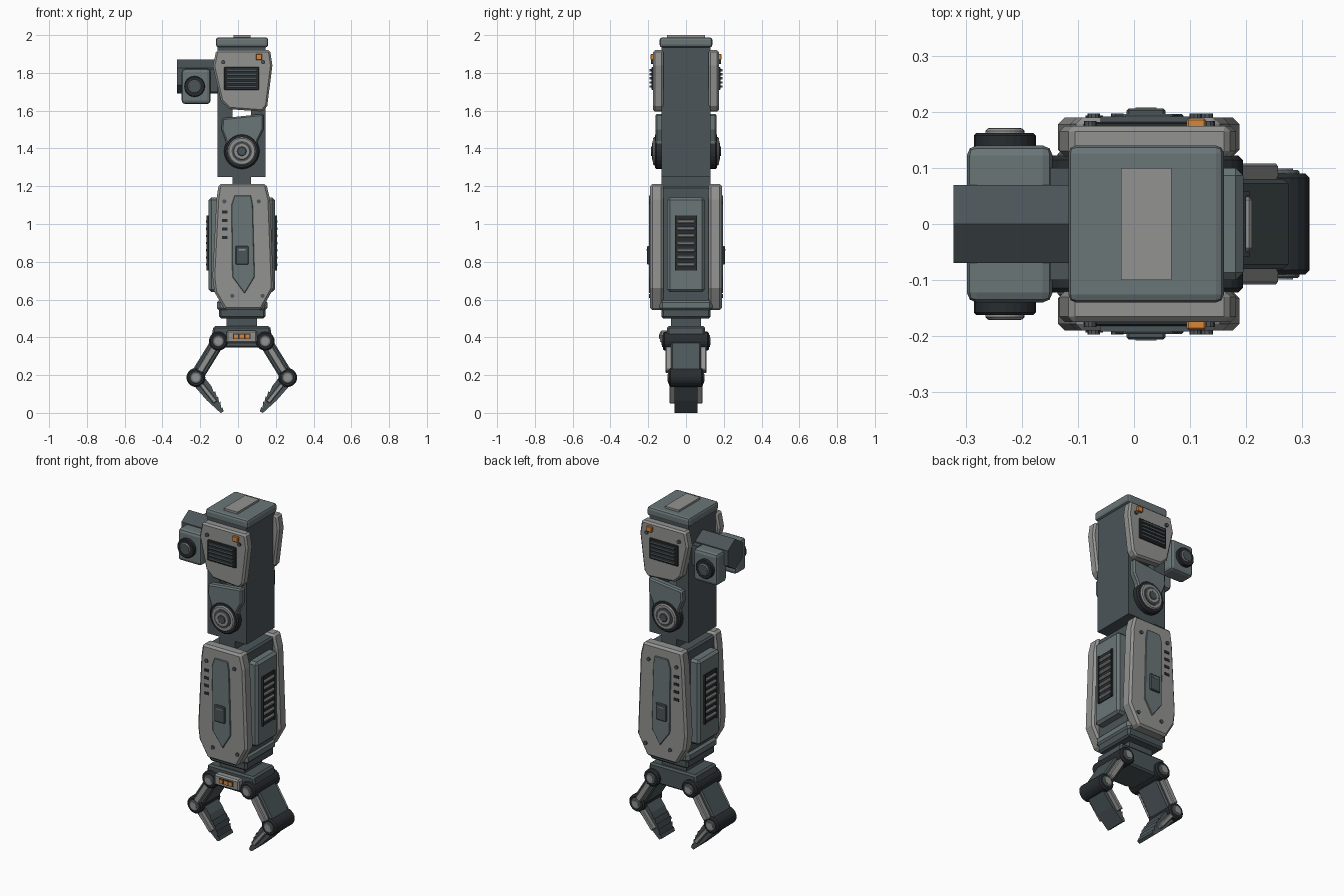
import bpy, bmesh, math
from mathutils import Vector

if "Cube" in bpy.data.objects:
    bpy.data.objects.remove(bpy.data.objects["Cube"])

CX = 0.02  # centre line of the arm


def mat(name, c):
    m = bpy.data.materials.new(name)
    m.diffuse_color = (*c, 1)
    m.use_nodes = True
    m.node_tree.nodes["Principled BSDF"].inputs["Base Color"].default_value = m.diffuse_color
    return m


LIGHT = mat("light grey", (0.29, 0.295, 0.285))
SLATE = mat("slate", (0.145, 0.18, 0.185))
DARK = mat("dark slate", (0.07, 0.09, 0.098))
BLACK = mat("near black", (0.022, 0.026, 0.03))
ORANGE = mat("orange", (0.7, 0.24, 0.035))


def finish(name, bm, m, bevel=0, seg=1):
    bmesh.ops.recalc_face_normals(bm, faces=bm.faces)
    me = bpy.data.meshes.new(name)
    bm.to_mesh(me)
    bm.free()
    me.materials.append(m)
    ob = bpy.data.objects.new(name, me)
    bpy.context.collection.objects.link(ob)
    if bevel:
        b = ob.modifiers.new("bevel", 'BEVEL')
        b.width, b.segments, b.limit_method = bevel, seg, 'ANGLE'
        b.angle_limit = math.radians(40)
    return ob


def prism(name, m, pts, y0, y1, bevel=0, seg=1):
    """Extrude an xz outline from y0 to y1."""
    bm = bmesh.new()
    a = [bm.verts.new((x, y0, z)) for x, z in pts]
    b = [bm.verts.new((x, y1, z)) for x, z in pts]
    bm.faces.new(a)
    bm.faces.new(b)
    n = len(pts)
    for i in range(n):
        j = (i + 1) % n
        bm.faces.new((a[i], a[j], b[j], b[i]))
    return finish(name, bm, m, bevel, seg)


def box(name, m, x, y, z, bevel=0, seg=1):
    pts = [(x[0], z[0]), (x[1], z[0]), (x[1], z[1]), (x[0], z[1])]
    return prism(name, m, pts, y[0], y[1], bevel, seg)


def disc(name, m, x, z, r, y0, y1, bevel=0, n=24):
    pts = [(x + r * math.cos(2 * math.pi * i / n), z + r * math.sin(2 * math.pi * i / n)) for i in range(n)]
    return prism(name, m, pts, y0, y1, bevel)


def bar(name, m, p, q, w, y0, y1, bevel=0):
    """Straight bar between two xz points."""
    p, q = Vector(p), Vector(q)
    d = (q - p).normalized()
    nrm = Vector((-d.y, d.x)) * w
    return prism(name, m, [p - nrm, q - nrm, q + nrm, p + nrm], y0, y1, bevel)


# ---------- upper arm ----------
core = box("upper_arm_core", DARK, (-0.108, 0.146), (-0.13, 0.13), (1.25, 1.95))
slot = box("core_slot_cutter", DARK, (-0.03, 0.07), (-0.3, 0.3), (1.54, 1.63))
slot.hide_render = True
slot.hide_viewport = True
cut = core.modifiers.new("slot", 'BOOLEAN')
cut.object, cut.operation, cut.solver = slot, 'DIFFERENCE', 'EXACT'
box("top_cap", SLATE, (-0.117, 0.16), (-0.14, 0.14), (1.935, 1.988), 0.014, 2)
box("top_cap_strip", LIGHT, (-0.023, 0.067), (-0.1, 0.1), (1.98, 2.0))
box("elbow_neck", DARK, (-0.03, 0.07), (-0.13, 0.13), (1.18, 1.27))

# ---------- forearm ----------
box("forearm_core", DARK, (-0.1, 0.145), (-0.13, 0.13), (0.5, 1.2), 0.01)
box("forearm_cuff", SLATE, (-0.112, 0.155), (-0.14, 0.14), (0.54, 0.6), 0.016)
for s in (-1, 1):
    def sx(a, b):
        return tuple(sorted((CX + s * a, CX + s * b)))
    box("side_panel", SLATE, sx(0.1, 0.175), (-0.1, 0.1), (0.64, 1.14), 0.014)
    box("side_vent", BLACK, sx(0.17, 0.18), (-0.058, 0.058), (0.755, 1.045))
    for e in (-1, 1):
        box("side_vent_frame", BLACK, sx(0.17, 0.186), sorted((e * 0.05, e * 0.058)), (0.755, 1.045))
    for i in range(7):
        z = 0.785 + i * 0.038
        box("side_vent_slat", LIGHT, sx(0.17, 0.19), (-0.048, 0.048), (z - 0.009, z + 0.009), 0.005)

# ---------- details on both broad sides ----------
for s in (-1, 1):
    # shoulder armour
    prism("shoulder_plate", LIGHT, [(-0.115, 1.92), (0.17, 1.92), (0.182, 1.84), (0.155, 1.625), (0.13, 1.595),
          (-0.045, 1.608), (-0.09, 1.65), (-0.133, 1.835)], s * 0.12, s * 0.175, 0.01)
    box("shoulder_vent", BLACK, (-0.073, 0.112), sorted((s * 0.17, s * 0.182)), (1.71, 1.832), 0.003)
    for i in range(5):
        z = 1.728 + i * 0.0215
        box("shoulder_vent_slat", DARK, (-0.06, 0.1), sorted((s * 0.18, s * 0.192)), (z - 0.006, z + 0.006))
    box("shoulder_light", ORANGE, (0.094, 0.128), sorted((s * 0.17, s * 0.188)), (1.868, 1.9), 0.003)
    for x in (-0.078, 0.133):
        disc("shoulder_bolt", DARK, x, 1.857, 0.011, s * 0.17, s * 0.184, 0, 10)
    # elbow armour and pivot
    prism("elbow_plate", SLATE, [(-0.083, 1.56), (0.135, 1.583), (0.135, 1.5), (0.105, 1.44), (0.1, 1.37), (-0.06, 1.37),
          (-0.065, 1.44), (-0.088, 1.5)], s * 0.12, s * 0.162, 0.008)
    disc("elbow_pivot_base", BLACK, CX, 1.385, 0.094, s * 0.12, s * 0.165, 0.008)
    disc("elbow_pivot_ring", LIGHT, CX, 1.385, 0.075, s * 0.15, s * 0.174, 0.006)
    disc("elbow_pivot_groove", DARK, CX, 1.385, 0.054, s * 0.15, s * 0.178, 0)
    disc("elbow_pivot_hub", LIGHT, CX, 1.385, 0.046, s * 0.15, s * 0.181, 0.005)
    disc("elbow_pivot_cap", DARK, CX, 1.385, 0.026, s * 0.15, s * 0.186, 0.003, 8)
    # forearm armour
    prism("forearm_plate", LIGHT, [(-0.102, 1.212), (0.15, 1.212), (0.17, 1.13), (0.188, 0.66), (0.125, 0.545),
          (-0.07, 0.545), (-0.125, 0.64), (-0.135, 0.72), (-0.114, 1.13)], s * 0.12, s * 0.19, 0.012)
    prism("forearm_inlay", SLATE, [(-0.018, 1.152), (0.068, 1.152), (0.078, 1.1), (0.088, 0.72), (0.035, 0.632),
          (-0.03, 0.72), (-0.035, 1.1)], s * 0.18, s * 0.196, 0.003)
    box("latch", DARK, (-0.013, 0.056), sorted((s * 0.19, s * 0.206)), (0.785, 0.883), 0.004)
    box("latch_tab", LIGHT, (0.003, 0.04), sorted((s * 0.2, s * 0.208)), (0.861, 0.867))
    for z in (1.063, 1.018, 0.973, 0.928):
        box("forearm_slot", BLACK, (-0.086, -0.055), sorted((s * 0.18, s * 0.193)), (z - 0.008, z + 0.008))
    for x, z in ((-0.072, 1.12), (0.11, 1.12), (-0.03, 0.62), (0.13, 0.62)):
        disc("forearm_bolt", DARK, x, z, 0.011, s * 0.18, s * 0.197, 0, 10)
    # sensor pods
    box("sensor_pod", SLATE, (-0.298, -0.145), sorted((s * 0.04, s * 0.14)), (1.635, 1.822), 0.018, 2)
    disc("sensor_rim", BLACK, -0.23, 1.728, 0.055, s * 0.13, s * 0.162, 0.004)
    disc("sensor_lens", LIGHT, -0.23, 1.728, 0.035, s * 0.15, s * 0.17, 0.004)
    disc("sensor_core", DARK, -0.23, 1.728, 0.029, s * 0.15, s * 0.1715, 0)

# hexagonal sensor beam running along x
bm = bmesh.new()
ends = []
for x in (-0.322, -0.1):
    ends.append([bm.verts.new((x, 0.08 * math.sin(k * math.pi / 3), 1.782 + 0.09 * math.cos(k * math.pi / 3)))
                 for k in range(6)])
    bm.faces.new(ends[-1])
for k in range(6):
    j = (k + 1) % 6
    bm.faces.new((ends[0][k], ends[0][j], ends[1][j], ends[1][k]))
finish("sensor_beam", bm, DARK)
box("sensor_mount", DARK, (-0.15, -0.1), (-0.1, 0.1), (1.7, 1.82))

# ---------- wrist and palm ----------
box("wrist", DARK, (-0.06, 0.1), (-0.08, 0.08), (0.44, 0.52))
prism("palm", DARK, [(-0.13, 0.46), (0.17, 0.46), (0.18, 0.4), (0.15, 0.345), (-0.11, 0.345), (-0.14, 0.4)],
      -0.1, 0.1, 0.01)
box("palm_plate", LIGHT, (-0.062, 0.1), (-0.137, -0.09), (0.37, 0.435), 0.008)
box("palm_strip", BLACK, (-0.027, 0.067), (-0.14, -0.13), (0.39, 0.42))
for i in range(3):
    x = -0.01 + i * 0.03
    box("palm_light", ORANGE, (x - 0.011, x + 0.011), (-0.144, -0.135), (0.395, 0.416))

# ---------- claws ----------
for s in (-1, 1):
    def P(x, z):
        return Vector((CX + s * x, z))
    base, knee, tip = P(0.124, 0.38), P(0.243, 0.187), P(0.098, 0.005)
    bar("claw_upper", DARK, base, knee, 0.036, -0.08, 0.08, 0.008)
    d1, d2 = knee - base, tip - knee
    u = d2.normalized()
    v = Vector((u.y, -u.x)) * s  # towards the inside of the grip
    if v.x * s > 0:
        v = -v
    outline = [(0, -0.036), (0, 0.036), (0.085, 0.036), (0.12, 0.026), (0.12, 0.035), (0.15, 0.022), (0.15, 0.03),
               (0.18, 0.014), (0.18, 0.022), (0.21, 0.004), (0.21, 0.012), (0.232, 0.004), (0.229, -0.014),
               (0.13, -0.03)]
    prism("claw_tip", DARK, [knee + u * a + v * b for a, b in outline], -0.062, 0.062)
    for e in (-1, 1):
        bar("claw_upper_trim", LIGHT, base + d1 * 0.12, base + d1 * 0.84, 0.018, e * 0.07, e * 0.108, 0.005)
        bar("claw_tip_trim", LIGHT, knee + d2 * 0.2, knee + d2 * 0.72, 0.012, e * 0.05, e * 0.088, 0.004)
    for nm, c, w in (("claw_root", base, 0.122), ("claw_knuckle", knee, 0.09)):
        disc(nm, BLACK, c.x, c.y, 0.05, -w, w, 0.008, 20)
        disc(nm + "_ring", SLATE, c.x, c.y, 0.032, -w - 0.006, w + 0.006, 0.003, 16)
        disc(nm + "_pin", LIGHT, c.x, c.y, 0.02, -w - 0.009, w + 0.009, 0, 12)
